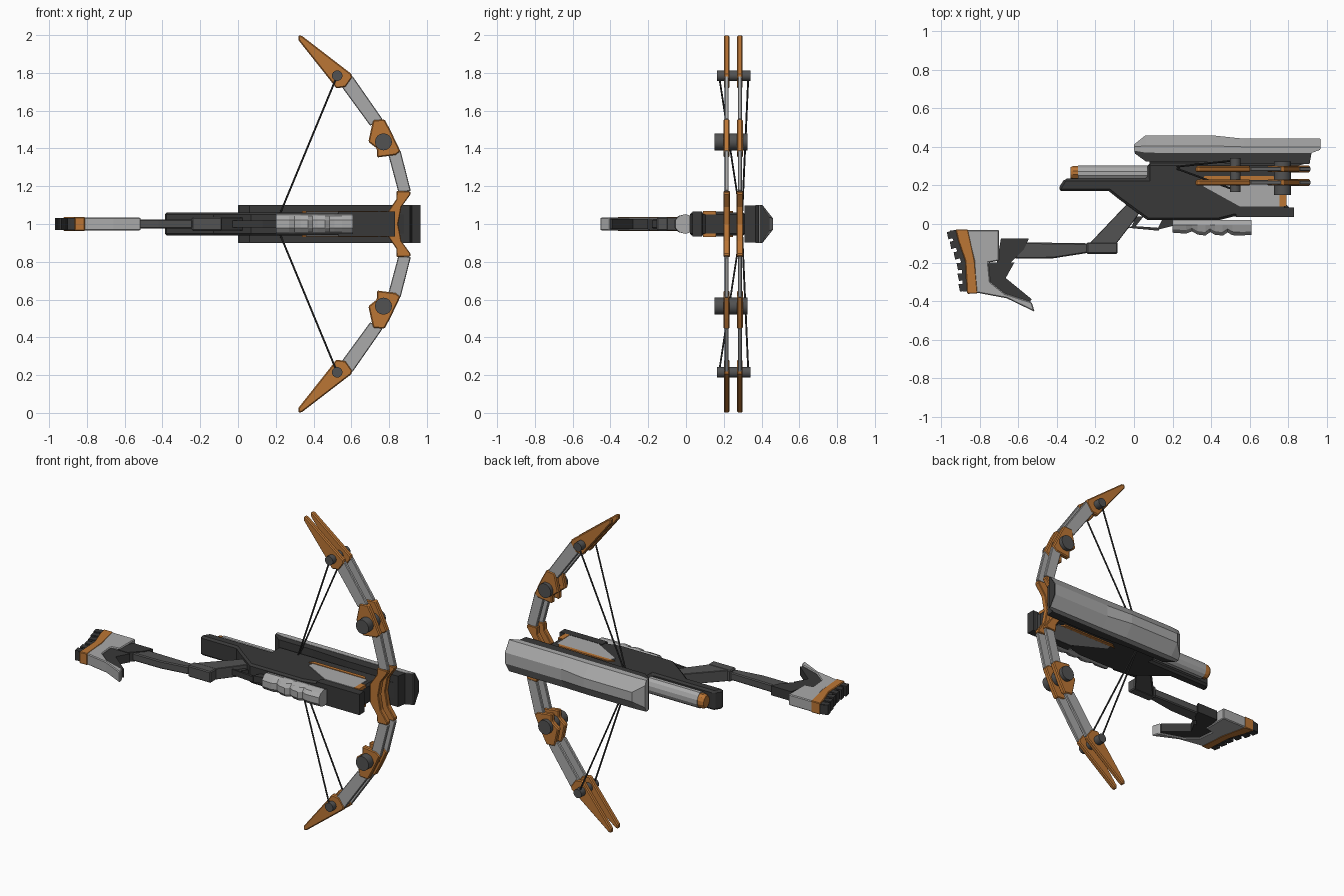
import bpy, bmesh, math
from mathutils import Vector

cube = bpy.data.objects.get("Cube")
if cube:
    bpy.data.objects.remove(cube, do_unlink=True)

MID = 1.0  # height of the symmetry plane


def material(name, red, green, blue):
    mat = bpy.data.materials.new(name)
    mat.use_nodes = True
    colour = (red, green, blue, 1)
    mat.diffuse_color = colour
    mat.node_tree.nodes["Principled BSDF"].inputs["Base Color"].default_value = colour
    return mat


orange = material("orange_trim", .5, .18, .035)
light = material("light_grey", .4, .4, .4)
dark = material("charcoal", .04, .04, .04)
steel = material("dark_steel", .085, .085, .085)


def finish(name, bm, mat, bevel=0):
    bmesh.ops.recalc_face_normals(bm, faces=bm.faces)
    mesh = bpy.data.meshes.new(name)
    bm.to_mesh(mesh)
    bm.free()
    mesh.materials.append(mat)
    obj = bpy.data.objects.new(name, mesh)
    bpy.context.collection.objects.link(obj)
    if bevel:
        mod = obj.modifiers.new("chamfer", "BEVEL")
        mod.width = bevel
        mod.segments = 1
        mod.limit_method = "ANGLE"
        mod.angle_limit = math.radians(50)
    return obj


def loft(name, rings, mat, bevel=0):
    """Skin matching rings of points and close both ends."""
    bm = bmesh.new()
    loops = [[bm.verts.new(p) for p in ring] for ring in rings]
    for a, b in zip(loops, loops[1:]):
        for i in range(len(a)):
            j = (i + 1) % len(a)
            bm.faces.new((a[i], a[j], b[j], b[i]))
    bm.faces.new(loops[0])
    bm.faces.new(loops[-1])
    return finish(name, bm, mat, bevel)


def plate(name, outline, half, mat, bevel=0, centre=MID):
    """Side outline in x and y, given thickness in z."""
    return loft(name, [[(x, y, centre + s * half) for x, y in outline] for s in (-1, 1)], mat, bevel)


def limb_plate(name, outline, y, half, mat, bevel=0):
    """Bow outline in x and z, given thickness in y."""
    return loft(name, [[(x, y + s * half, z) for x, z in outline] for s in (-1, 1)], mat, bevel)


def rod(name, start, end, radius, mat, sides):
    a, b = Vector(start), Vector(end)
    bm = bmesh.new()
    bmesh.ops.create_cone(bm, cap_ends=True, segments=sides, radius1=radius, radius2=radius, depth=(b - a).length)
    turn = (b - a).to_track_quat("Z", "Y").to_matrix()
    bmesh.ops.rotate(bm, matrix=turn, verts=bm.verts)
    bmesh.ops.translate(bm, vec=(a + b) / 2, verts=bm.verts)
    obj = finish(name, bm, mat)
    for poly in obj.data.polygons:
        poly.use_smooth = len(poly.vertices) == 4
    obj.data.set_sharp_from_angle(angle=math.radians(40))
    return obj


def oval_ring(x, y, ry, rz, sides):
    turns = [math.tau * (i + .5) / sides for i in range(sides)]
    return [(x, y + ry * math.cos(t), MID + rz * math.sin(t)) for t in turns]


# Main receiver
plate("receiver", [(-.39, .17), (-.385, .195), (-.36, .235), (.07, .235), (.07, .315), (.79, .315),
                   (.79, .09), (.83, .08), (.83, .04), (.52, .04), (.44, .02), (.07, .02),
                   (-.08, .13), (-.13, .17)], .062, dark, .012)
plate("receiver_lower_rail", [(.53, .035), (.83, .035), (.83, .085), (.53, .085)], .066, dark)

# Side inlays on both faces
for side, label in ((1, "upper"), (-1, "lower")):
    z = MID + side * .06
    plate(label + "_inlay", [(.36, .195), (.37, .225), (.755, .225), (.755, .09), (.55, .09)],
          .007, light, centre=z)
    plate(label + "_inlay_strip", [(.34, .228), (.37, .25), (.72, .25), (.74, .228)],
          .009, orange, centre=z)
    plate(label + "_inlay_end", [(.755, .09), (.79, .09), (.79, .16), (.755, .16)],
          .009, orange, centre=z)

# Rear tube with its end cap
tube_sides = 12
loft("rear_tube", [oval_ring(x, .262, .042, .052, tube_sides) for x in (-.29, .08)], light)
loft("rear_tube_cap", [oval_ring(x, .265, r, r * 1.25, tube_sides)
                       for x, r in ((-.33, .03), (-.315, .037), (-.29, .037))], orange)


# Top cover: faceted shell, dark underside and end
def shell_ring(x, low, edge, top, crown):
    half = [(low, .1), (edge, .1), (top, crown)]
    return ([(x, y, MID + w) for y, w in half] + [(x, y, MID - w) for y, w in reversed(half)])


shell_stations = [(0, .38, .40, .412, .07), (.06, .37, .405, .46, .03), (.2, .368, .405, .46, .03),
                  (.4, .368, .405, .46, .03), (.57, .368, .4, .442, .035), (.92, .368, .4, .442, .035),
                  (.963, .386, .4, .442, .035)]
loft("cover_shell", [shell_ring(*s) for s in shell_stations], light)
loft("cover_end", [shell_ring(x, .388, .399, .44, .034) for x in (.96, .967)], dark)
plate("cover_base", [(0, .39), (.005, .365), (.06, .325), (.3, .325), (.55, .31), (.91, .31),
                     (.92, .368), (.963, .384), (.963, .392)], .098, dark)
plate("cover_mount", [(.08, .29), (.08, .34), (.88, .34), (.88, .31), (.8, .29)], .05, dark)

# Fore grip with finger ridges
grip_stations = [(.2, -.045), (.27, -.05), (.30, -.038), (.33, -.055), (.37, -.06), (.395, -.042),
                 (.42, -.056), (.46, -.06), (.485, -.044), (.51, -.058), (.55, -.06), (.61, -.056)]


def grip_ring(x, bottom):
    half = [(bottom, .02), (bottom + .018, .042), (-.005, .052), (.022, .045)]
    return [(x, y, MID + w) for y, w in half] + [(x, y, MID - w) for y, w in reversed(half)]


loft("fore_grip", [grip_ring(*s) for s in grip_stations], light)

# Trigger guard and trigger
plate("guard_bar", [(-.03, -.02), (.13, -.035), (.13, -.02), (-.01, -.01)], .018, dark)
plate("guard_front", [(.12, -.03), (.2, -.01), (.2, .03), (.15, .03)], .02, dark)
plate("trigger", [(.01, .04), (.05, .04), (.01, -.01), (-.01, -.01)], .012, dark)

# Rear grip and stock arm
plate("rear_grip", [(-.09, .14), (.03, .06), (-.005, .01), (-.09, -.1), (-.23, -.1), (-.04, .1)],
      .035, steel, .008)
plate("grip_base", [(-.245, -.095), (-.085, -.095), (-.085, -.155), (-.245, -.155)], .036, steel, .006)
plate("stock_arm", [(-.57, -.095), (-.24, -.1), (-.24, -.15), (-.42, -.178), (-.62, -.18)],
      .025, steel, .006)
plate("stock_socket", [(-.545, -.075), (-.69, -.075), (-.71, -.2), (-.64, -.2), (-.57, -.13)], .03, dark)

# Shoulder stock
plate("stock_web", [(-.76, -.2), (-.62, -.2), (-.665, -.28), (-.53, -.39), (-.55, -.42), (-.76, -.33)],
      .027, dark)
plate("shoulder_stock", [(-.87, -.03), (-.70, -.03), (-.70, -.19), (-.755, -.2), (-.745, -.3),
                         (-.67, -.36), (-.53, -.405), (-.515, -.455), (-.66, -.385), (-.82, -.355),
                         (-.83, -.19)], .035, light, .005)
plate("stock_band", [(-.925, -.028), (-.86, -.028), (-.825, -.19), (-.81, -.36), (-.865, -.362),
                     (-.875, -.19), (-.91, -.09)], .037, orange, .004)
plate("butt_pad", [(-.955, -.035), (-.92, -.03), (-.86, -.2), (-.86, -.35), (-.885, -.35), (-.895, -.2)],
      .028, dark)

# Ribs along the butt pad
for i, (x, y) in enumerate([(-.945, -.06), (-.93, -.11), (-.91, -.165), (-.895, -.22), (-.89, -.275), (-.885, -.33)]):
    lean = .012 if i < 3 else .003
    plate(f"pad_rib_{i + 1}", [(x - .025, y + .018), (x + .025, y + .018 + lean),
                               (x + .03, y - .018 + lean), (x - .017, y - .02)], .032, dark)

# Twin bow: outlines of the upper half
tip = [(.32, 2), (.34, 1.995), (.60, 1.795), (.605, 1.775), (.57, 1.725), (.52, 1.718), (.485, 1.765), (.32, 1.973)]
outer_limb = [(.605, 1.785), (.765, 1.555), (.70, 1.52), (.55, 1.725)]
joint = [(.715, 1.55), (.775, 1.555), (.805, 1.5), (.86, 1.385), (.835, 1.365), (.735, 1.352), (.735, 1.4), (.69, 1.435)]
inner_limb = [(.86, 1.39), (.915, 1.175), (.85, 1.165), (.795, 1.37)]
riser = [(.84, 1.175), (.912, 1.172), (.912, 1.155), (.865, 1.09), (.848, 1.0), (.79, 1.0), (.79, 1.06), (.838, 1.13)]


def mirrored(outline, side):
    return [(x, MID + side * (z - MID)) for x, z in outline]


for row, y in (("front", .215), ("rear", .285)):
    for side, label in ((1, "upper"), (-1, "lower")):
        name = f"{row}_{label}_"
        for part, outline, half, mat, bevel in (
                ("tip", tip, .015, orange, .006), ("outer_limb", outer_limb, .011, light, .004),
                ("joint", joint, .016, orange, .006), ("inner_limb", inner_limb, .011, light, .004)):
            limb_plate(name + part, mirrored(outline, side), y, half, mat, bevel)
    limb_plate(row + "_riser", riser[:5] + mirrored(riser[:4][::-1], -1)
               + mirrored(riser[5:][1:][::-1], -1)[::1][:2] + riser[5:], y, .017, orange, .004)

# Pins and strings
for side, label in ((1, "upper"), (-1, "lower")):
    tip_z, joint_z = MID + side * .785, MID + side * .435
    rod(label + "_tip_pin", (.525, .165, tip_z), (.525, .342, tip_z), .028, steel, 16)
    rod(label + "_joint_pin", (.77, .15, joint_z), (.77, .325, joint_z), .045, steel, 16)
    for row, y in (("front", .175), ("rear", .33)):
        rod(f"{label}_{row}_string", (.525, y, tip_z), (.2, .295, MID), .005, dark, 8)
